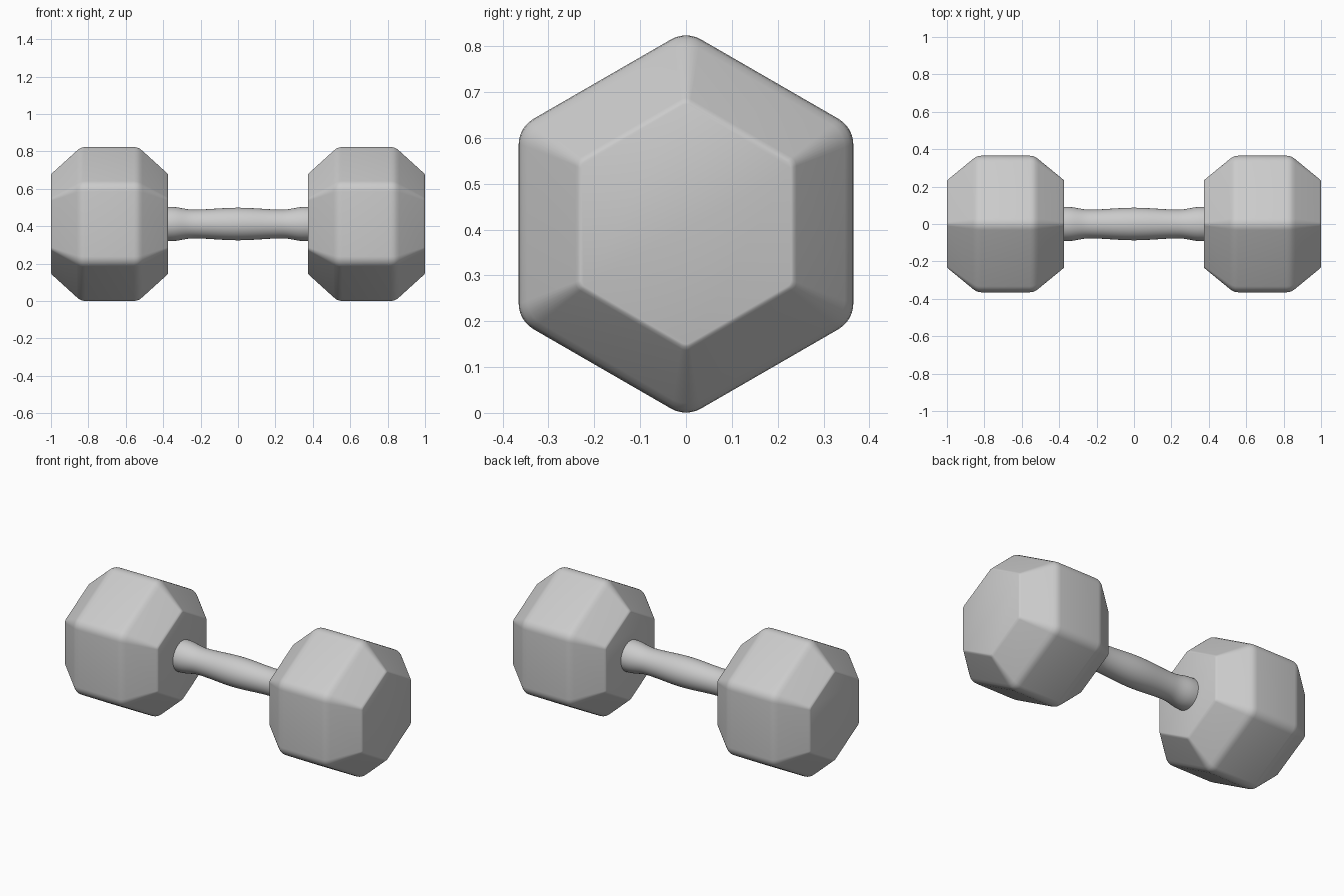
import bpy, bmesh
from math import sin, cos, pi, radians, sqrt

if "Cube" in bpy.data.objects:
    bpy.data.objects.remove(bpy.data.objects["Cube"])

CZ = 0.412  # height of the dumbbell axis


def loft(name, rings, angle):
    """Skin closed rings of points and cap both ends."""
    bm = bmesh.new()
    loops = [[bm.verts.new(p) for p in ring] for ring in rings]
    n = len(loops[0])
    for a, b in zip(loops, loops[1:]):
        for i in range(n):
            j = (i + 1) % n
            bm.faces.new((a[i], a[j], b[j], b[i]))
    bm.faces.new(loops[0])
    bm.faces.new(loops[-1])
    bmesh.ops.recalc_face_normals(bm, faces=bm.faces)
    me = bpy.data.meshes.new(name)
    bm.to_mesh(me)
    bm.free()
    ob = bpy.data.objects.new(name, me)
    bpy.context.collection.objects.link(ob)
    bpy.context.view_layer.objects.active = ob
    ob.select_set(True)
    bpy.ops.object.shade_smooth_by_angle(angle=radians(angle))
    ob.select_set(False)
    return ob


def hex_ring(x, apothem, r, steps=6):
    """Hexagon with rounded corners, a corner pointing up."""
    pts = []
    d = (apothem - r) * 2 / sqrt(3)
    for k in range(6):
        a = pi / 2 + k * pi / 3
        for s in range(steps + 1):
            t = a - pi / 6 + pi / 3 * s / steps
            pts.append((x, d * cos(a) + r * cos(t), CZ + d * sin(a) + r * sin(t)))
    return pts


def circle_ring(x, r, n=48):
    return [(x, r * cos(2 * pi * i / n), CZ + r * sin(2 * pi * i / n)) for i in range(n)]


# Weights: half profile from middle plane to end face (offset, apothem, corner radius)
HALF = [(0.130, 0.365, 0.065), (0.146, 0.363, 0.063), (0.161, 0.357, 0.060),
        (0.176, 0.346, 0.056), (0.306, 0.2395, 0.022), (0.311, 0.235, 0.020),
        (0.3135, 0.229, 0.018)]
HALF[4] = (0.304, 0.241, 0.022)
profile = [(-o, a, r) for o, a, r in reversed(HALF)] + HALF
for name, side in (("left_weight", -1), ("right_weight", 1)):
    loft(name, [hex_ring(side * 0.6865 + o, a, r) for o, a, r in profile], 35)


# Handle: gently swollen grip, narrowing, then flaring into the weights
def grip_radius(x):
    x = abs(x)
    if x < 0.24:
        return 0.082 + 0.005 * cos(pi * x / 0.24)
    return 0.0845 - 0.0075 * cos(pi * min(1, (x - 0.24) / 0.12))


loft("handle", [circle_ring(0.4 * i / 20, grip_radius(0.4 * i / 20)) for i in range(-20, 21)], 40)
